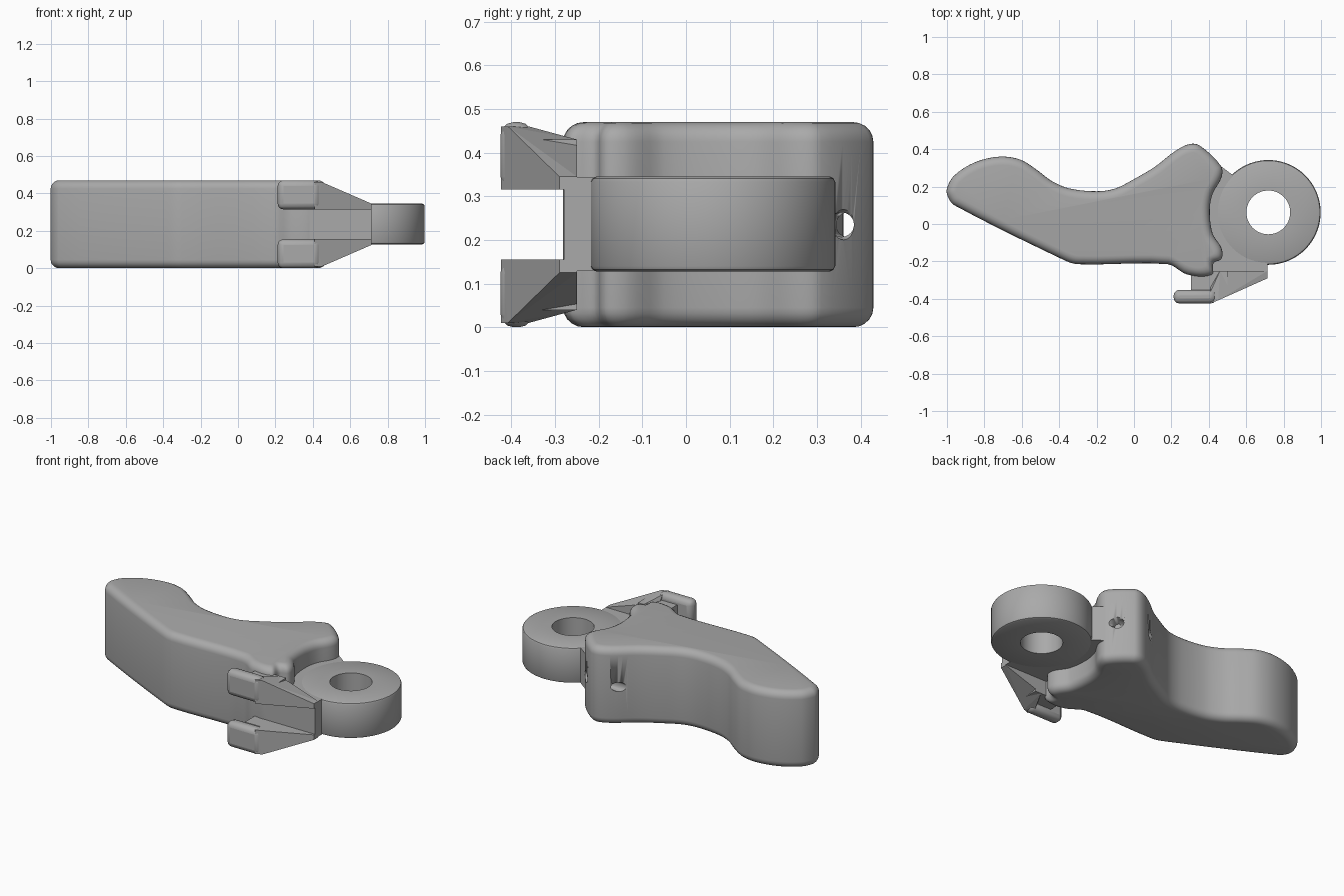
import bpy, bmesh, math
from mathutils import Vector

cube = bpy.data.objects.get("Cube")
if cube:
    bpy.data.objects.remove(cube, do_unlink=True)

HEIGHT = 0.47
MID = HEIGHT / 2

grey = bpy.data.materials.new("satin_grey")
grey.use_nodes = True
grey.diffuse_color = (0.4, 0.4, 0.4, 1)
grey.node_tree.nodes["Principled BSDF"].inputs["Base Color"].default_value = (0.4, 0.4, 0.4, 1)


def finish(name, bm, bevel=0, smooth=True):
    bmesh.ops.recalc_face_normals(bm, faces=bm.faces)
    mesh = bpy.data.meshes.new(name)
    bm.to_mesh(mesh)
    bm.free()
    mesh.materials.append(grey)
    obj = bpy.data.objects.new(name, mesh)
    bpy.context.collection.objects.link(obj)
    if bevel:
        mod = obj.modifiers.new("rounding", 'BEVEL')
        mod.width, mod.segments, mod.limit_method = bevel, 3, 'ANGLE'
        mod.angle_limit = math.radians(40)
    if smooth:
        bpy.ops.object.select_all(action='DESELECT')
        obj.select_set(True)
        bpy.context.view_layer.objects.active = obj
        bpy.ops.object.shade_smooth_by_angle(angle=math.radians(35))
    return obj


def offset(points, d):
    """Move a clockwise outline inwards by d."""
    result = []
    n = len(points)
    for i, p in enumerate(points):
        a = (p - points[i - 1]).normalized()
        b = (points[(i + 1) % n] - p).normalized()
        na, nb = Vector((a.y, -a.x)), Vector((b.y, -b.x))
        m = (na + nb).normalized()
        result.append(p + m * d / max(m.dot(na), 0.75))
    return result


def smooth_loop(points, steps=5):
    """Closed smooth curve through the points."""
    n = len(points)
    tan = [(points[(i + 1) % n] - points[i - 1]).normalized() for i in range(n)]
    out = []
    for i, p in enumerate(points):
        j = (i + 1) % n
        q, size = points[j], (points[j] - p).length
        for s in range(steps):
            t = s / steps
            h = t * t * (3 - 2 * t)
            out.append(p.lerp(q, h) + tan[i] * size * t * (1 - t) ** 2
                       - tan[j] * size * t * t * (1 - t))
    return out


def loft(rings):
    """Join stacked (outline, z) rings and cap both ends."""
    bm = bmesh.new()
    loops = [[bm.verts.new((p[0], p[1], z)) for p in pts] for pts, z in rings]
    for low, high in zip(loops, loops[1:]):
        for i in range(len(low)):
            bm.faces.new((low[i - 1], low[i], high[i], high[i - 1]))
    bm.faces.new(loops[0])
    bm.faces.new(loops[-1])
    return bm


def hull(points):
    bm = bmesh.new()
    for p in points:
        bm.verts.new(p)
    bmesh.ops.convex_hull(bm, input=bm.verts)
    bmesh.ops.dissolve_limit(bm, angle_limit=0.02, verts=bm.verts, edges=bm.edges)
    return bm


def box_points(x0, x1, y0, y1, z0, z1):
    return [(x, y, z) for x in (x0, x1) for y in (y0, y1) for z in (z0, z1)]


# Curved lever body with a rounded rim
outline = [Vector(p) for p in (
    (-1, .19), (-.96, .26), (-.85, .33), (-.72, .36), (-.61, .345), (-.52, .29),
    (-.44, .23), (-.345, .19), (-.2, .175), (-.1, .19), (0, .24), (.11, .305),
    (.22, .39), (.295, .427), (.35, .42), (.465, .31), (.468, .25), (.42, .16),
    (.405, .07), (.42, -.05), (.468, -.13), (.468, -.185), (.425, -.21),
    (.415, -.272), (.285, -.27), (.18, -.215), (-.3, -.215), (-.38, -.19),
    (-.96, .1), (-.995, .145))]
RIM = 0.045
rings = []
for k in range(6):
    a = k / 5 * math.pi / 2
    rings.append((smooth_loop(offset(outline, RIM * (1 - math.sin(a)))), RIM * (1 - math.cos(a))))
rings += [(pts, HEIGHT - z) for pts, z in reversed(rings)]
body = finish("lever_body", loft(rings))


# Pin hole through the rear tip, countersunk at the outer face
def cutter(name, start, end, r1, r2):
    start, end = Vector(start), Vector(end)
    bm = bmesh.new()
    bmesh.ops.create_cone(bm, cap_ends=True, segments=24, radius1=r1, radius2=r2,
                          depth=(end - start).length)
    bm.transform((end - start).to_track_quat('Z', 'Y').to_matrix().to_4x4())
    bmesh.ops.translate(bm, vec=(start + end) / 2, verts=bm.verts)
    obj = finish(name, bm)
    obj.hide_render = True
    obj.hide_set(True)
    obj.display_type = 'WIRE'
    cut = body.modifiers.new(name, 'BOOLEAN')
    cut.operation, cut.solver, cut.object = 'DIFFERENCE', 'EXACT', obj


cutter("pin_hole_cutter", (.5, .35, MID), (.12, .375, MID), .028, .028)
cutter("countersink_cutter", (.47, .41, MID), (.385, .325, MID), .055, .02)

# Pivot ring, turned from its cross-section
LOW, HIGH = .128, .345
bm = bmesh.new()
section = [(.117, LOW), (.268, LOW), (.276, LOW + .004), (.28, LOW + .012),
           (.28, HIGH - .012), (.276, HIGH - .004), (.268, HIGH), (.117, HIGH)]
verts = [bm.verts.new((r, 0, z)) for r, z in section]
edges = [bm.edges.new((verts[i - 1], verts[i])) for i in range(len(verts))]
bmesh.ops.spin(bm, geom=verts + edges, cent=(0, 0, 0), axis=(0, 0, 1),
               angle=2 * math.pi, steps=72, use_duplicate=False)
bmesh.ops.remove_doubles(bm, verts=bm.verts, dist=1e-4)
bmesh.ops.translate(bm, vec=(.718, .062, 0), verts=bm.verts)
finish("pivot_ring", bm)

# Web joining the ring to the body and the prongs
web = [(.38, .24), (.45, .32), (.528, .262), (.56, .2), (.56, -.05), (.62, -.16),
       (.715, -.19), (.715, -.28), (.38, -.28)]
finish("ring_web", loft([(web, LOW + .001), (web, HIGH - .001)]), smooth=False)

# Matching lower and upper prongs: finger pad, neck and tapering wedge
for side, sign in (("lower", -1), ("upper", 1)):
    def place(points):
        return [(x, y, MID + sign * z) for x, y, z in points]

    finish(side + "_prong_pad",
           hull(place(box_points(.212, .44, -.425, -.352, .08, .235))), bevel=.03)
    finish(side + "_prong_neck",
           hull(place(box_points(.305, .5, -.37, -.25, .08, .195))), smooth=False)
    wedge = [(.41, -.424, .08), (.41, -.424, .225), (.45, -.408, .225),
             (.41, -.36, .225), (.46, -.25, .195), (.41, -.25, .08),
             (.715, -.29, .08), (.715, -.29, .11), (.715, -.25, .11), (.715, -.25, .08)]
    finish(side + "_prong_wedge", hull(place(wedge)), smooth=False)
